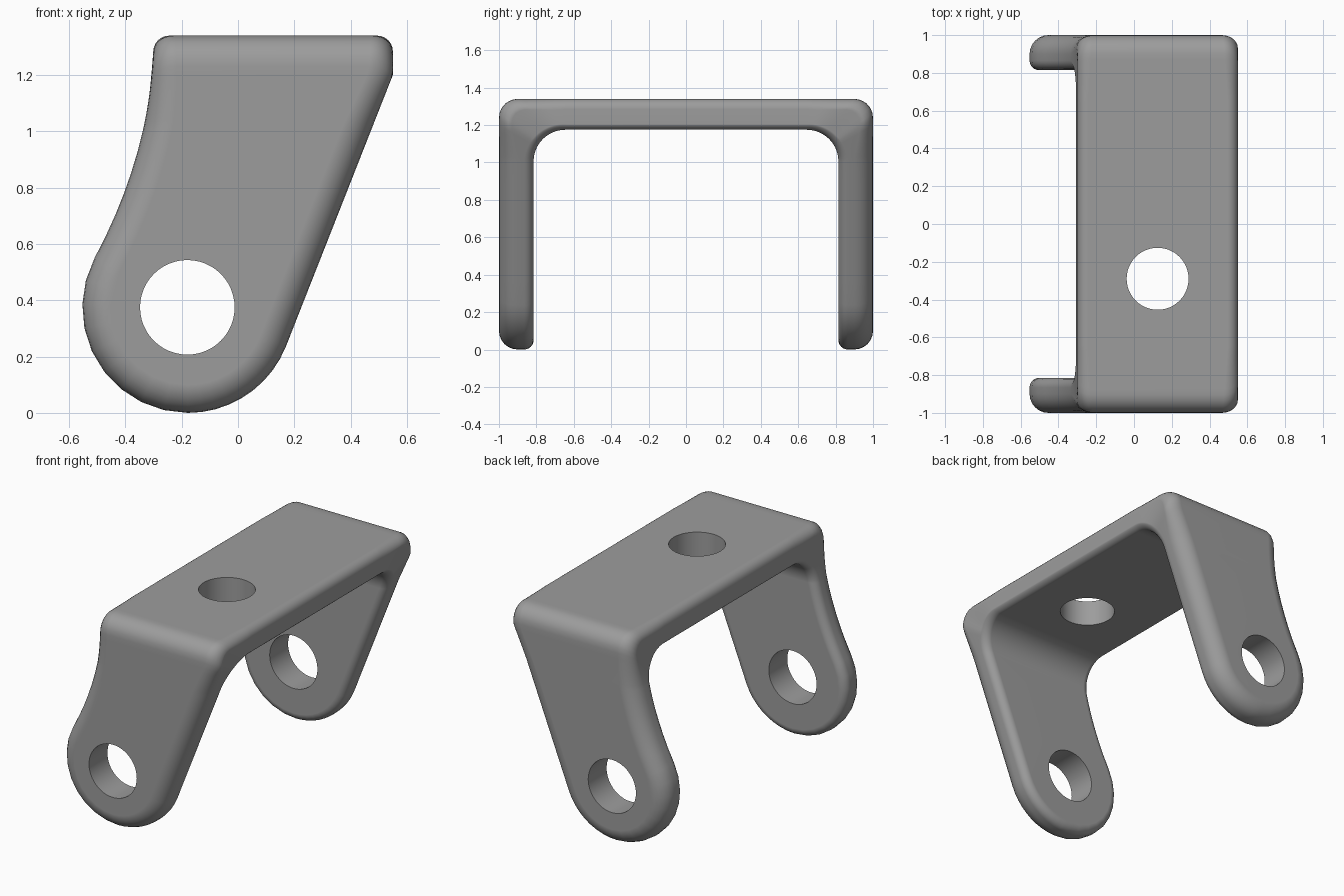
import bpy, bmesh
from math import sin, cos, pi, radians, hypot

if "Cube" in bpy.data.objects:
    bpy.data.objects.remove(bpy.data.objects["Cube"])

# Main dimensions
CX, CZ, R = -0.178, 0.375, 0.375      # rounded leg end
TOP, UNDER, INNER = 1.34, 1.175, 0.815
R_OUT, R_IN = 0.10, 0.17              # outer corner and inner fillet radii
BEND = UNDER - R_IN                   # height where the fillet starts
ARC, LEG, CURVE, SEG = 9, 6, 20, 6    # step counts


# Front outline: (x, slope) of the hollow left edge and the slanted right edge
def edge(side, z):
    if side < 0:
        return -0.30 - 0.335 * (TOP - z) ** 2, 0.67 * (TOP - z)
    return (0.55 - 0.394 * (1.2 - z), 0.394) if z < 1.2 else (0.55, 0.0)


# Outer path of the corner by length: up, round, then across
def outer_path(t):
    up, arc = TOP - R_OUT - BEND, R_OUT * pi / 2
    s = t * (up + arc + 1 - R_OUT - (INNER - R_IN))
    if s < up:
        return 1.0, BEND + s
    if s < up + arc:
        a = (s - up) / R_OUT
        return 1 - R_OUT + R_OUT * cos(a), TOP - R_OUT + R_OUT * sin(a)
    return 1 - R_OUT - (s - up - arc), TOP


# Cross-section of the strip: depth from the outer face and edge inset
def section(ro, ri, thick):
    pts = []
    for i in range(SEG + 1):
        a = i / SEG * pi / 2
        pts.append((ro * (1 - cos(a)), ro * (1 - sin(a))))
    for i in range(SEG + 1):
        a = i / SEG * pi / 2
        pts.append((thick - ri + ri * sin(a), ri * (1 - cos(a))))
    return pts


# Rows of points up one edge, from leg tip to the middle of the plate
def edge_rows(side):
    rows = []
    end = radians(-21.5 if side > 0 else -207.9)
    for i in range(ARC + 1):
        a = -pi / 2 + (end + pi / 2) * i / ARC
        rows.append([(CX + (R - d) * cos(a), 1 - w, CZ + (R - d) * sin(a))
                     for w, d in section(0.10, 0.05, 1 - INNER)])
    z0 = CZ + R * sin(end)
    stations = []
    for i in range(1, LEG):
        z = z0 + (BEND - z0) * i / LEG
        stations.append(((1.0, z), (INNER, z), 0.0))
    for i in range(CURVE + 1):
        t = i / CURVE
        a = t * pi / 2
        inner = (INNER - R_IN + R_IN * cos(a), BEND + R_IN * sin(a))
        stations.append((outer_path(t), inner, t))
    stations.append(((0.0, TOP), (0.0, UNDER), 1.0))
    for (oy, oz), (iy, iz), t in stations:
        thick = hypot(oy - iy, oz - iz)
        row = []
        for w, d in section(0.10 - 0.045 * t, 0.05 - 0.02 * t, thick):
            f = w / thick
            z = oz + (iz - oz) * f
            x, slope = edge(side, z)
            row.append((x - side * d * hypot(1, slope), oy + (iy - oy) * f, z))
        rows.append(row)
    return rows


# Half of the bracket, added once for each side
def add_half(bm, sign):
    left, right = edge_rows(-1), edge_rows(1)
    n = len(left)
    chain = left[::-1] + right[1:]
    v = [[bm.verts.new((x, sign * y, z)) for x, y, z in row] for row in chain]
    for a, b in zip(v, v[1:]):
        for k in range(len(a) - 1):
            bm.faces.new((a[k], b[k], b[k + 1], a[k + 1]))
    tip, m = n - 1, ARC + LEG
    for k in (0, -1):
        bm.faces.new([v[j][k] for j in range(tip - m, tip + m + 1)])
        for i in range(m, n - 1):
            bm.faces.new((v[tip - i][k], v[tip + i][k],
                          v[tip + i + 1][k], v[tip - i - 1][k]))


bm = bmesh.new()
for sign in (-1, 1):
    add_half(bm, sign)
bmesh.ops.remove_doubles(bm, verts=bm.verts[:], dist=1e-5)
bmesh.ops.recalc_face_normals(bm, faces=bm.faces[:])
mesh = bpy.data.meshes.new("bracket")
bm.to_mesh(mesh)
bm.free()
bracket = bpy.data.objects.new("bracket", mesh)
bpy.context.collection.objects.link(bracket)

# Dark grey metal
grey = bpy.data.materials.new("dark_grey")
grey.diffuse_color = (0.335, 0.335, 0.335, 1)
grey.use_nodes = True
grey.node_tree.nodes["Principled BSDF"].inputs["Base Color"].default_value = grey.diffuse_color
mesh.materials.append(grey)


# Round holes through the legs and the plate
def drill(loc, radius, depth, rot):
    bpy.ops.mesh.primitive_cylinder_add(vertices=48, radius=radius, depth=depth,
                                        location=loc, rotation=rot)
    cutter = bpy.context.object
    cutter.name = "hole_cutter"
    cutter.hide_render = True
    cutter.data.materials.append(grey)
    mod = bracket.modifiers.new("hole", 'BOOLEAN')
    mod.operation, mod.solver, mod.object = 'DIFFERENCE', 'EXACT', cutter
    bpy.context.view_layer.objects.active = bracket
    bpy.ops.object.modifier_apply(modifier=mod.name)
    bpy.data.objects.remove(cutter)


drill((-0.18, 0, 0.375), 0.168, 3, (pi / 2, 0, 0))
drill((0.125, -0.29, 1.25), 0.164, 0.6, (0, 0, 0))

# Smooth shading with crisp hole rims and flat faces
bpy.ops.object.select_all(action='DESELECT')
bracket.select_set(True)
bpy.context.view_layer.objects.active = bracket
bpy.ops.object.shade_smooth_by_angle(angle=radians(35))
normals = bracket.modifiers.new("flat_faces", 'WEIGHTED_NORMAL')
normals.keep_sharp = True
